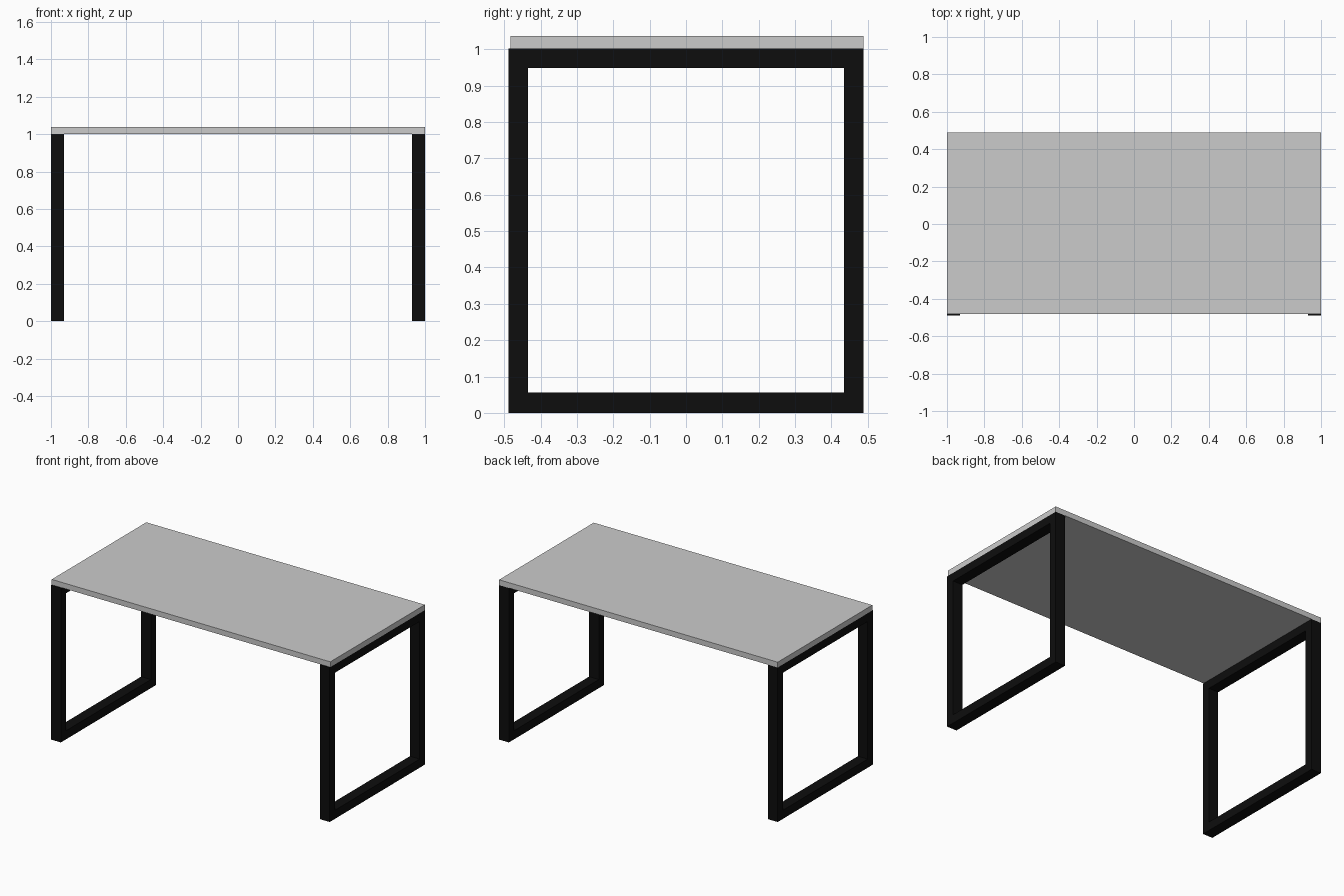
import bpy, bmesh

if "Cube" in bpy.data.objects:
    bpy.data.objects.remove(bpy.data.objects["Cube"])

black = bpy.data.materials.new("black_metal")
black.diffuse_color = (0.004, 0.004, 0.004, 1)
black.use_nodes = True
black.node_tree.nodes["Principled BSDF"].inputs["Base Color"].default_value = black.diffuse_color


def make_object(name, bm, mat=None):
    bmesh.ops.recalc_face_normals(bm, faces=bm.faces)
    mesh = bpy.data.meshes.new(name)
    bm.to_mesh(mesh)
    bm.free()
    obj = bpy.data.objects.new(name, mesh)
    bpy.context.collection.objects.link(obj)
    if mat:
        mesh.materials.append(mat)
    return obj


def rectangle(y0, y1, z0, z1):
    return [(y0, z0), (y1, z0), (y1, z1), (y0, z1)]


def leg_frame(name, x0, x1):
    # Mitred rectangular loop of flat bar, extruded across x
    bm = bmesh.new()
    outer = rectangle(-0.488, 0.488, 0.0, 1.002)
    inner = rectangle(-0.435, 0.435, 0.056, 0.948)
    vo = [bm.verts.new((x0, y, z)) for y, z in outer]
    vi = [bm.verts.new((x0, y, z)) for y, z in inner]
    for i in range(4):
        j = (i + 1) % 4
        bm.faces.new((vo[i], vo[j], vi[j], vi[i]))
    ext = bmesh.ops.extrude_face_region(bm, geom=bm.faces[:], use_keep_orig=True)
    moved = [g for g in ext["geom"] if isinstance(g, bmesh.types.BMVert)]
    bmesh.ops.translate(bm, verts=moved, vec=(x1 - x0, 0, 0))
    return make_object(name, bm, black)


# Two loop legs, one at each end
leg_frame("left_leg_frame", -1.0, -0.93)
leg_frame("right_leg_frame", 0.93, 1.0)

# Thin desk top slab
bm = bmesh.new()
bmesh.ops.create_cube(bm, size=1)
bmesh.ops.scale(bm, verts=bm.verts, vec=(2.0, 0.97, 0.035))
bmesh.ops.translate(bm, verts=bm.verts, vec=(0, 0.003, 1.0195))
make_object("table_top", bm)
